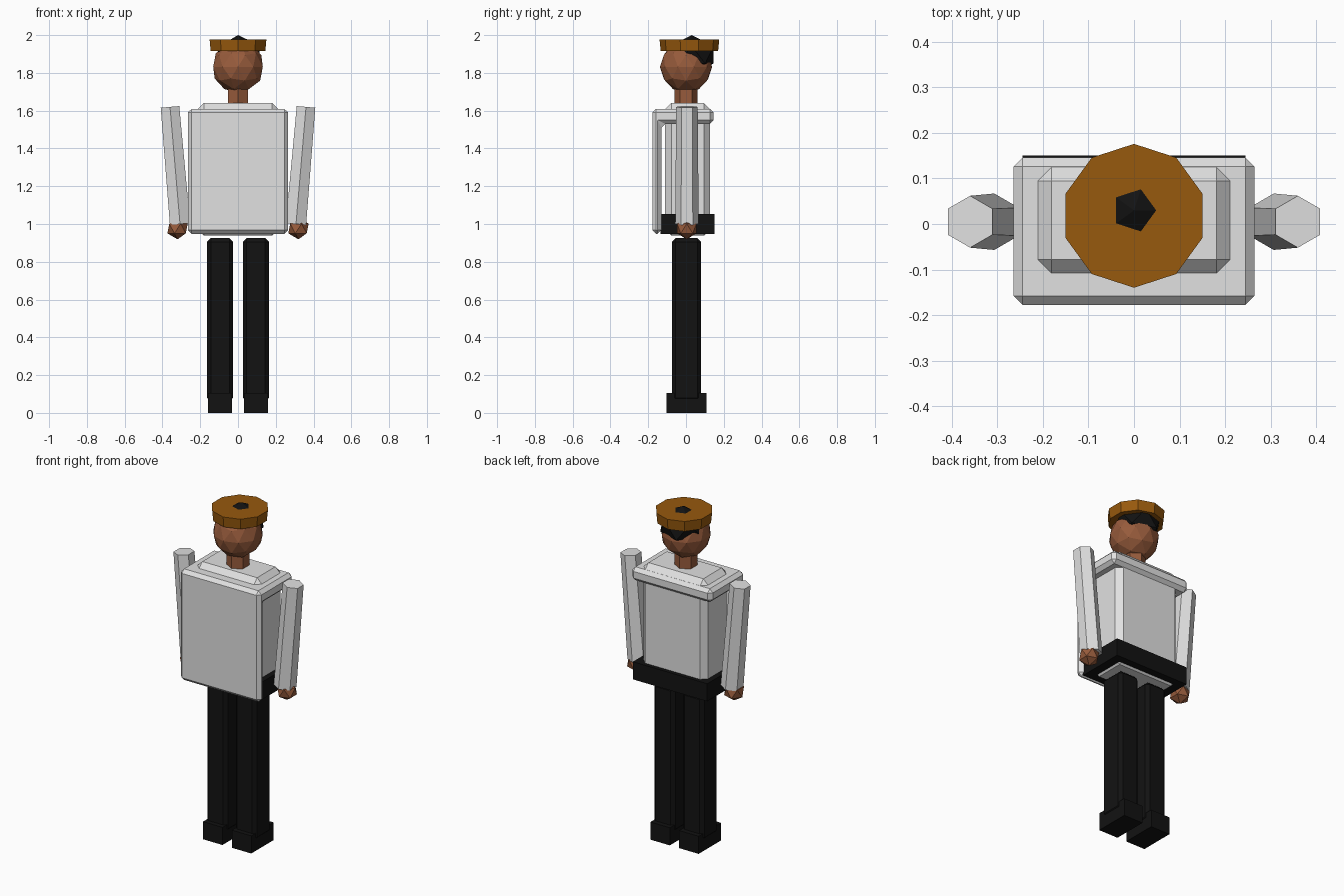
import bpy, bmesh
from mathutils import Vector

if "Cube" in bpy.data.objects:
    bpy.data.objects.remove(bpy.data.objects["Cube"])


def material(name, rgb):
    m = bpy.data.materials.new(name)
    m.diffuse_color = (*rgb, 1)
    m.use_nodes = True
    m.node_tree.nodes["Principled BSDF"].inputs["Base Color"].default_value = m.diffuse_color
    return m


CLOTH = material("light_grey_cloth", (0.75, 0.75, 0.75))
BLACK = material("black", (0.006, 0.006, 0.006))
SKIN = material("brown_skin", (0.31, 0.105, 0.045))
HAT = material("ochre_hat", (0.31, 0.10, 0.004))


def finish(name, bm, mat, bevel=0):
    """Chamfer if wanted, then turn the bmesh into a flat shaded object."""
    if bevel:
        bmesh.ops.bevel(bm, geom=bm.edges[:], offset=bevel, segments=1,
                        affect='EDGES', clamp_overlap=True)
    bmesh.ops.recalc_face_normals(bm, faces=bm.faces[:])
    me = bpy.data.meshes.new(name)
    bm.to_mesh(me)
    bm.free()
    me.materials.append(mat)
    ob = bpy.data.objects.new(name, me)
    bpy.context.collection.objects.link(ob)
    return ob


def box(name, lo, hi, mat, bevel=0):
    lo, hi = Vector(lo), Vector(hi)
    bm = bmesh.new()
    bmesh.ops.create_cube(bm, size=1)
    for v in bm.verts:
        v.co = (lo + hi) / 2 + v.co * (hi - lo)
    return finish(name, bm, mat, bevel)


def tube(name, bottom, top, r_bottom, r_top, sides, mat):
    bottom, top = Vector(bottom), Vector(top)
    axis = top - bottom
    bm = bmesh.new()
    bmesh.ops.create_cone(bm, cap_ends=True, segments=sides, radius1=r_bottom,
                          radius2=r_top, depth=axis.length)
    ob = finish(name, bm, mat)
    ob.location = (bottom + top) / 2
    ob.rotation_euler = Vector((0, 0, 1)).rotation_difference(axis).to_euler()
    return ob


def ball(name, center, radii, subdiv, mat):
    bm = bmesh.new()
    bmesh.ops.create_icosphere(bm, subdivisions=subdiv, radius=1)
    for v in bm.verts:
        v.co = Vector(center) + v.co * Vector(radii)
    return finish(name, bm, mat)


# Torso core and the belt around its base
box("torso", (-0.213, -0.11, 0.938), (0.213, 0.127, 1.64), CLOTH, 0.032)
box("belt", (-0.245, -0.135, 0.948), (0.245, 0.15, 1.053), BLACK)

# Front panel folding over the shoulders: L profile extruded across x
profile = [(-0.178, 0.948), (-0.178, 1.61), (0.146, 1.61),
           (0.146, 1.53), (-0.13, 1.53), (-0.13, 0.948)]
bm = bmesh.new()
face = bm.faces.new([bm.verts.new((-0.265, y, z)) for y, z in profile])
ext = bmesh.ops.extrude_face_region(bm, geom=[face])
for v in ext["geom"]:
    if isinstance(v, bmesh.types.BMVert):
        v.co.x = 0.265
if not face.is_valid or len(bm.faces) < 8:
    bmesh.ops.holes_fill(bm, edges=bm.edges[:])
finish("chest_and_shoulder_panel", bm, CLOTH, 0.02)

# Limbs on both sides
for side, s in (("left", -1), ("right", 1)):
    cx = s * 0.095
    box(side + "_leg", (cx - 0.069, -0.075, 0.06), (cx + 0.069, 0.08, 0.925),
        BLACK, 0.02)
    box(side + "_foot", (cx - 0.064, -0.102, 0), (cx + 0.064, 0.108, 0.105), BLACK)
    tube(side + "_arm", (s * 0.307, 0.005, 1.0), (s * 0.36, 0.005, 1.62),
         0.062, 0.057, 6, CLOTH)
    ball(side + "_hand", (s * 0.32, 0.004, 0.976), (0.06, 0.06, 0.057), 1, SKIN)

# Neck, head, hair and hat
tube("neck", (0, 0, 1.62), (0, 0, 1.74), 0.062, 0.062, 6, SKIN)
ball("head", (0, 0, 1.832), (0.138, 0.138, 0.138), 2, SKIN)
ball("hair", (0, 0.03, 1.896), (0.136, 0.136, 0.104), 1, BLACK)
tube("hat", (0, 0.018, 1.915), (0, 0.018, 1.977), 0.152, 0.158, 10, HAT)
